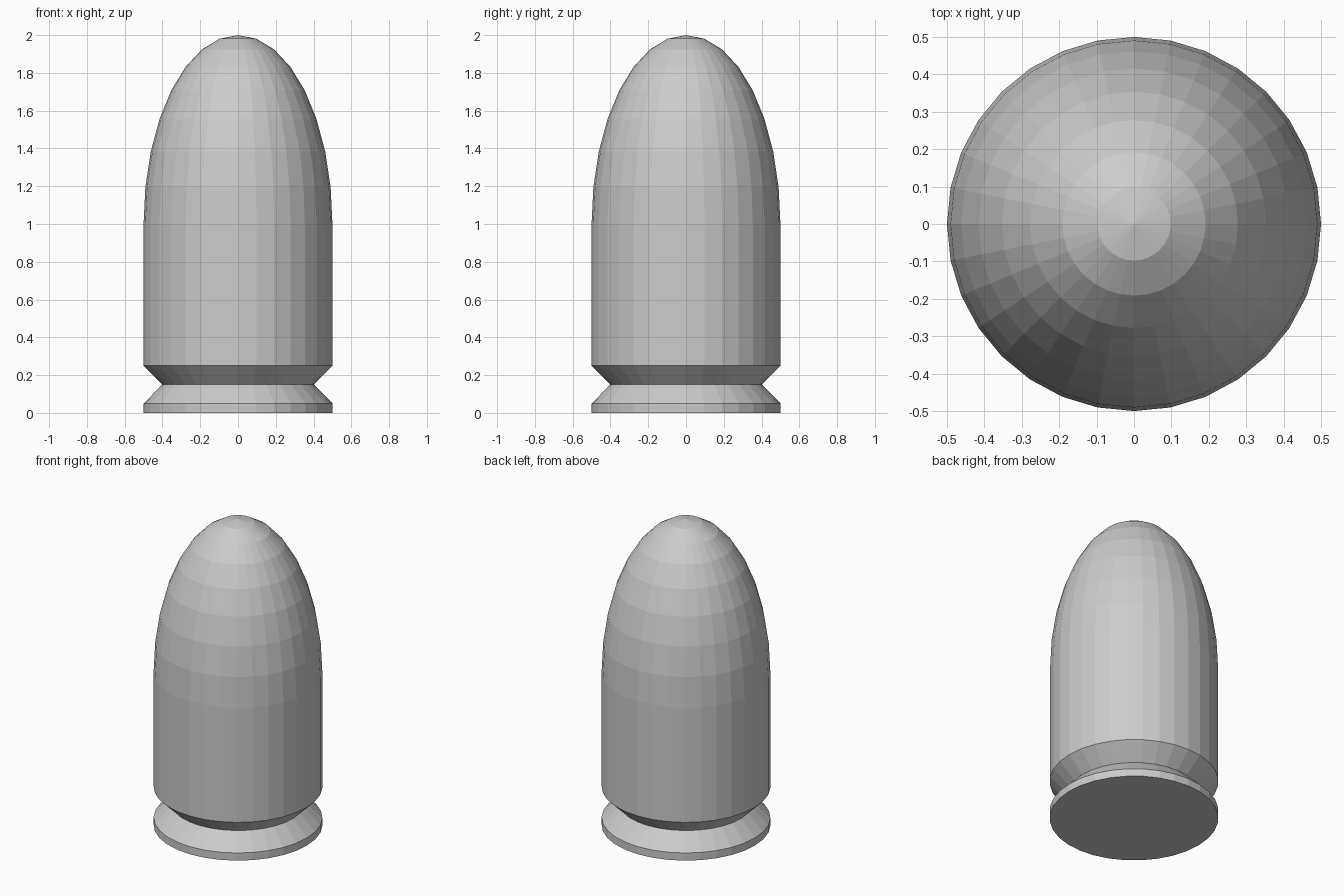
import bpy, bmesh
from math import sin, cos, pi

if "Cube" in bpy.data.objects:
    bpy.data.objects.remove(bpy.data.objects["Cube"])

SIDES = 32
RADIUS = 0.5

# Profile (radius, height): rim, extractor groove, straight case wall
profile = [(RADIUS, 0), (RADIUS, 0.05), (0.4, 0.15), (RADIUS, 0.25)]

# Half-ellipse nose, 1 unit tall, in 8 steps up to the tip
profile += [(RADIUS * cos(i * pi / 16), 1 + sin(i * pi / 16)) for i in range(8)]

bm = bmesh.new()
rings = [[bm.verts.new((r * cos(2 * pi * k / SIDES), r * sin(2 * pi * k / SIDES), z))
          for k in range(SIDES)] for r, z in profile]

# Walls between neighbouring rings
for low, high in zip(rings, rings[1:]):
    for k in range(SIDES):
        n = (k + 1) % SIDES
        bm.faces.new((low[k], low[n], high[n], high[k]))

# Flat base and pointed tip fan
bm.faces.new(rings[0][::-1])
tip = bm.verts.new((0, 0, 2))
for k in range(SIDES):
    bm.faces.new((rings[-1][k], rings[-1][(k + 1) % SIDES], tip))

bmesh.ops.recalc_face_normals(bm, faces=bm.faces)
mesh = bpy.data.meshes.new("bullet")
bm.to_mesh(mesh)
bm.free()
bpy.context.collection.objects.link(bpy.data.objects.new("bullet", mesh))
